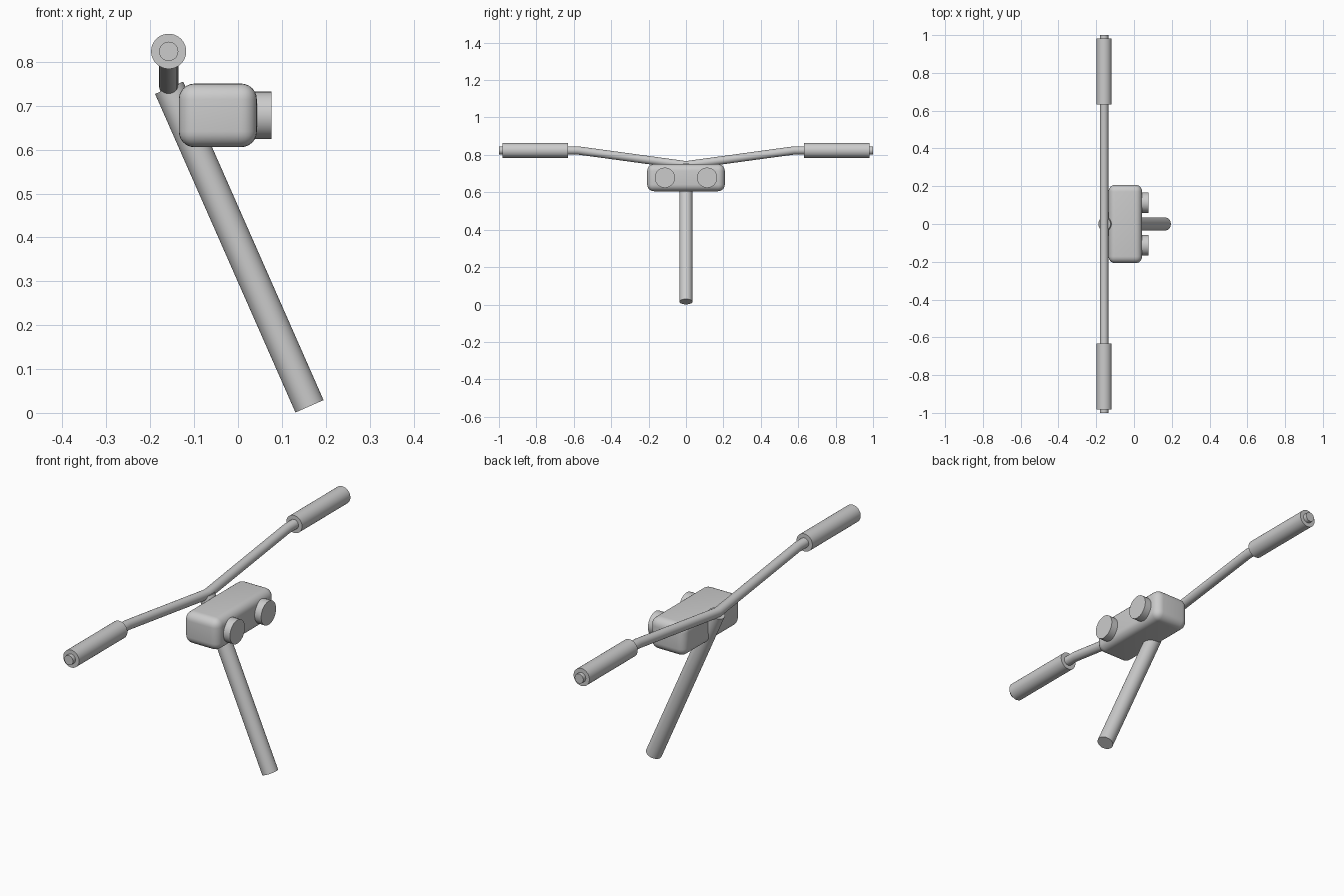
import bpy
import math
from mathutils import Vector

if "Cube" in bpy.data.objects:
    bpy.data.objects.remove(bpy.data.objects["Cube"], do_unlink=True)

grey = bpy.data.materials.new("plain_grey")
grey.use_nodes = True
COLOUR = (0.6, 0.6, 0.6, 1)
grey.diffuse_color = COLOUR
grey.node_tree.nodes["Principled BSDF"].inputs["Base Color"].default_value = COLOUR


def finish(obj, name):
    obj.name = name
    obj.data.materials.clear()
    obj.data.materials.append(grey)
    bpy.ops.object.select_all(action="DESELECT")
    obj.select_set(True)
    bpy.context.view_layer.objects.active = obj
    bpy.ops.object.shade_smooth_by_angle(angle=math.radians(35))
    return obj


def rod(name, start, end, radius):
    start, end = Vector(start), Vector(end)
    axis = end - start
    bpy.ops.mesh.primitive_cylinder_add(
        vertices=48, radius=radius, depth=axis.length, location=(start + end) / 2,
        rotation=axis.to_track_quat("Z", "Y").to_euler())
    return finish(bpy.context.object, name)


# Slanted stem
rod("stem", (0.163, 0, 0.015), (-0.157, 0, 0.741), 0.035)

# Bent handlebar tube, swept along a path
BAR_X, GRIP_Z = -0.158, 0.824
path = [(-1, GRIP_Z), (-0.58, GRIP_Z), (0, 0.745), (0.58, GRIP_Z), (1, GRIP_Z)]
curve = bpy.data.curves.new("handlebar", "CURVE")
curve.dimensions = "3D"
curve.bevel_depth = 0.022
curve.bevel_resolution = 8
curve.use_fill_caps = True
spline = curve.splines.new("POLY")
spline.points.add(len(path) - 1)
for point, (y, z) in zip(spline.points, path):
    point.co = (BAR_X, y, z, 1)
bar = bpy.data.objects.new("handlebar", curve)
bpy.context.collection.objects.link(bar)
bpy.ops.object.select_all(action="DESELECT")
bar.select_set(True)
bpy.context.view_layer.objects.active = bar
bpy.ops.object.convert(target="MESH")
finish(bpy.context.object, "handlebar")

# Rounded housing
bpy.ops.mesh.primitive_cube_add(size=1, location=(-0.046, 0, 0.678))
housing = bpy.context.object
housing.scale = (0.178, 0.415, 0.145)
bpy.ops.object.transform_apply(location=False, rotation=False, scale=True)
bevel = housing.modifiers.new("rounding", "BEVEL")
bevel.width = 0.036
bevel.segments = 6
bpy.ops.object.modifier_apply(modifier=bevel.name)
finish(housing, "housing")

# Grips and lamps, one per side
for side, label in ((1, "back"), (-1, "front")):
    rod(label + "_grip", (BAR_X, side * 0.632, GRIP_Z), (BAR_X, side * 0.982, GRIP_Z), 0.04)
    rod(label + "_lamp", (0.02, side * 0.113, 0.678), (0.076, side * 0.113, 0.678), 0.054)
